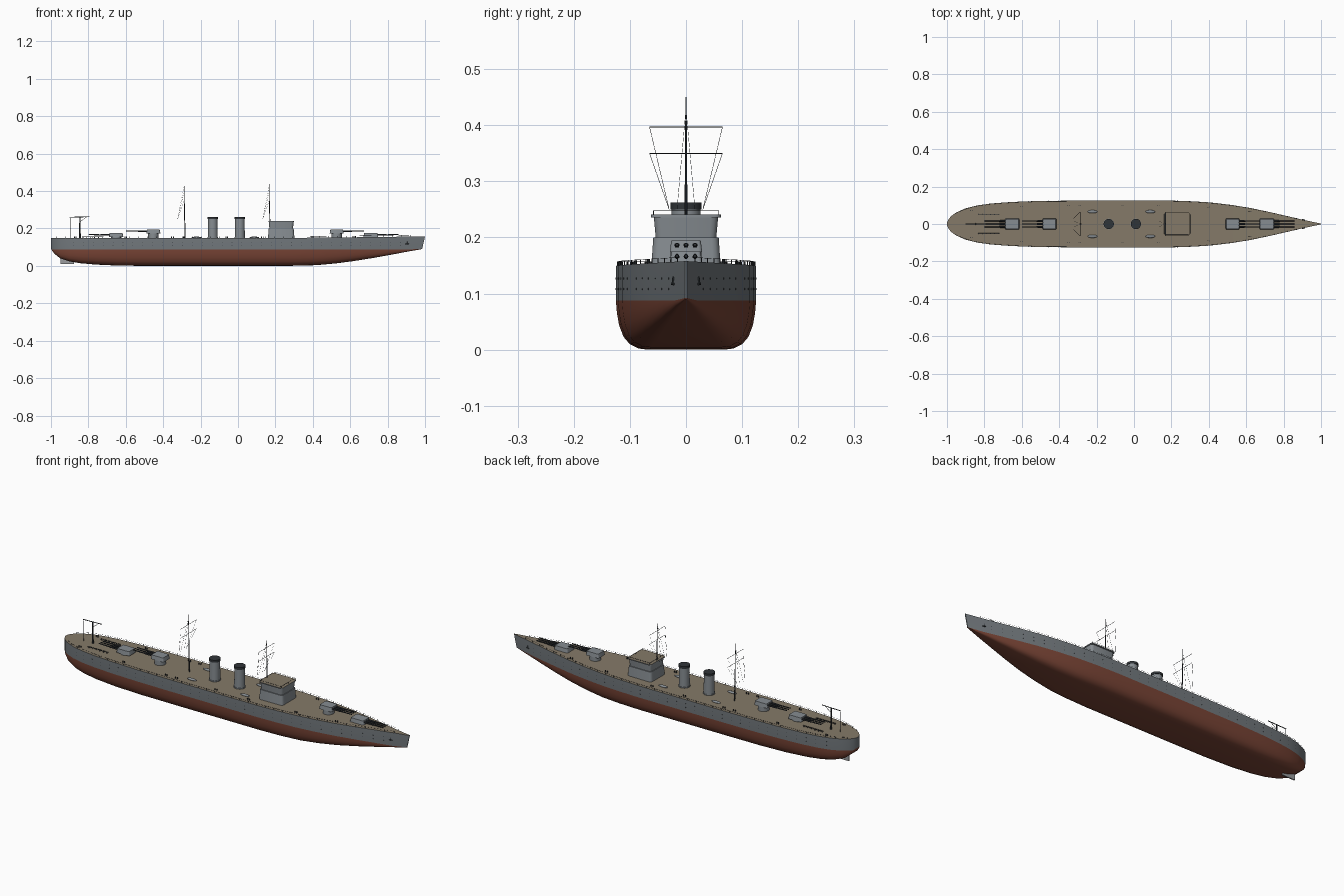
import bpy, bmesh, math
from mathutils import Vector, Matrix

if "Cube" in bpy.data.objects:
    bpy.data.objects.remove(bpy.data.objects["Cube"])

def mat(name, r, g, b):
    m = bpy.data.materials.new(name)
    m.diffuse_color = (r, g, b, 1)
    m.use_nodes = True
    m.node_tree.nodes["Principled BSDF"].inputs["Base Color"].default_value = m.diffuse_color
    return m

HULL = mat("hull_grey", .17, .19, .205)
RED = mat("antifouling_red", .19, .058, .036)
DECK = mat("deck_tan", .235, .195, .14)
GREY = mat("upper_grey", .24, .265, .285)
DARK = mat("dark_steel", .03, .035, .04)
PALE = mat("rudder_grey", .32, .33, .34)

def finish(name, bm, *mats, smooth=True):
    bmesh.ops.recalc_face_normals(bm, faces=bm.faces)
    me = bpy.data.meshes.new(name)
    bm.to_mesh(me)
    bm.free()
    for m in mats:
        me.materials.append(m)
    ob = bpy.data.objects.new(name, me)
    bpy.context.collection.objects.link(ob)
    if smooth:
        bpy.ops.object.select_all(action='DESELECT')
        ob.select_set(True)
        bpy.context.view_layer.objects.active = ob
        bpy.ops.object.shade_smooth_by_angle(angle=math.radians(32))
    return ob

def rod(bm, p, q, r, r2=None, seg=8, mi=0):
    p, q = Vector(p), Vector(q)
    d = q - p
    rot = Vector((0, 0, 1)).rotation_difference(d).to_matrix().to_4x4()
    res = bmesh.ops.create_cone(bm, cap_ends=True, segments=seg, radius1=r,
                                radius2=r if r2 is None else r2, depth=d.length,
                                matrix=Matrix.Translation((p + q) / 2) @ rot)
    for f in {f for v in res['verts'] for f in v.link_faces}:
        f.material_index = mi

def block(bm, x0, x1, hy, z0, z1, top=1.0, bev=0.0, cy=0.0):
    # tapered block with rounded vertical corners
    cx, hx = (x0 + x1) / 2, (x1 - x0) / 2
    rings = []
    for z, s in ((z0, 1), (z1, top)):
        ring = []
        for sx, sy, a0 in ((1, 1, 0), (-1, 1, 90), (-1, -1, 180), (1, -1, 270)):
            for k in range(4 if bev else 1):
                a = math.radians(a0 + k * 30)
                ring.append(bm.verts.new((
                    cx + s * (sx * (hx - bev) + bev * math.cos(a)),
                    cy + s * (sy * (hy - bev) + bev * math.sin(a)), z)))
        rings.append(ring)
    n = len(rings[0])
    for i in range(n):
        j = (i + 1) % n
        bm.faces.new((rings[0][i], rings[0][j], rings[1][j], rings[1][i]))
    bm.faces.new(rings[0][::-1])
    bm.faces.new(rings[1])

# hull stations: x, half width, keel height
ST = [(-1, .008, .092), (-.992, .025, .078), (-.978, .042, .062), (-.95, .062, .04),
      (-.9, .084, .024), (-.84, .099, .014), (-.76, .11, .007), (-.65, .118, .002),
      (-.5, .1235, 0), (-.3, .125, 0), (0, .125, 0), (.2, .125, 0), (.32, .121, .001),
      (.42, .114, .004), (.52, .102, .013), (.62, .086, .026), (.72, .065, .042),
      (.82, .042, .06), (.91, .021, .077), (.985, .002, .09)]
WL = .0875

def top_z(x):
    return .149 + .009 * max(0, (x - .1) / .9) ** 1.5

def half(x):
    for a, b in zip(ST, ST[1:]):
        if a[0] <= x <= b[0]:
            return a[1] + (b[1] - a[1]) * (x - a[0]) / (b[0] - a[0])
    return 0

bm = bmesh.new()
rows = []
for x, w, k in ST:
    t = top_z(x)
    wl = max(WL, k + .002)
    d = wl - k
    side = [(1, t), (1, wl), (.985, k + .75 * d), (.955, k + .5 * d), (.89, k + .26 * d),
            (.8, k + .11 * d), (.68, k + .025 * d), (.54, k)]
    pts = [(f * w, z) for f, z in side] + [(-f * w, z) for f, z in side[::-1]]
    rake = .015 if x > .98 else 0
    rows.append([bm.verts.new((x + rake * (z - wl) / (t - wl) if z > wl else x, y, z))
                 for y, z in pts])
n = len(rows[0])
for a, b in zip(rows, rows[1:]):
    for i in range(n):
        j = (i + 1) % n
        f = bm.faces.new((a[i], a[j], b[j], b[i]))
        f.material_index = 2 if i == n - 1 else 0 if i in (0, n - 2) else 1
for r in (rows[0], rows[-1]):
    for i in range(n // 2 - 1):
        f = bm.faces.new((r[i], r[i + 1], r[n - 2 - i], r[n - 1 - i]))
        f.material_index = 0 if i == 0 else 1
finish("hull", bm, HULL, RED, DECK)

# rudder
bm = bmesh.new()
block(bm, -.95, -.878, .003, .01, .05)
finish("rudder", bm, PALE)

# turrets: x0, x1, direction, raised
for name, x0, x1, s, lift in (("bow_turret", .67, .75, 1, 0), ("raised_bow_turret", .49, .565, 1, .02),
                              ("raised_stern_turret", -.49, -.415, -1, .02),
                              ("stern_turret", -.69, -.613, -1, 0)):
    cx = (x0 + x1) / 2
    base = top_z(cx)
    bm = bmesh.new()
    rod(bm, (cx, 0, base - .003), (cx, 0, .156 + lift), .028, seg=24)
    block(bm, x0, x1, .029, .154 + lift, .175 + lift, .9, .006)
    finish(name, bm, GREY)
    bm = bmesh.new()
    f = x1 if s > 0 else x0
    for y in (-.016, 0, .016):
        rod(bm, (f - s * .01, y, .166 + lift), (f + s * .045, y, .166 + lift), .0045, .0038, 10)
        rod(bm, (f + s * .04, y, .166 + lift), (f + s * .108, y, .167 + lift), .0033, .0026, 10)
    finish(name + "_guns", bm, DARK)

# bridge: two houses with overhanging tan roof
bm = bmesh.new()
block(bm, .16, .302, .062, .145, .2, .94, .014)
block(bm, .168, .294, .054, .2, .236, 1.06, .012)
finish("bridge_house", bm, GREY)
bm = bmesh.new()
block(bm, .162, .3, .0625, .236, .241, 1, .012)
for f in bm.faces:
    f.normal_update()
    f.material_index = 1 if f.normal.z > .5 else 0
finish("bridge_roof", bm, GREY, DECK)
bm = bmesh.new()
for x in (.17, .292):
    rod(bm, (x, -.058, .248), (x, .058, .248), .0006, seg=5)
    for y in (-.058, 0, .058):
        rod(bm, (x, y, .24), (x, y, .248), .0006, seg=5)
for y in (-.058, .058):
    rod(bm, (.17, y, .248), (.292, y, .248), .0006, seg=5)
finish("bridge_railing", bm, DARK)

# funnels
for name, x in (("fore_funnel", .01), ("aft_funnel", -.135)):
    bm = bmesh.new()
    rod(bm, (x, 0, .145), (x, 0, .25), .0265, .0255, 32)
    rod(bm, (x, 0, .25), (x, 0, .262), .0275, .0275, 32, 1)
    rod(bm, (x, 0, .147), (x, 0, .154), .0285, .0285, 32)
    finish(name, bm, GREY, DARK)

# masts with yards and rigging
for name, x, h in (("fore_mast", .172, .44), ("aft_mast", -.283, .45)):
    bm = bmesh.new()
    rod(bm, (x, 0, .147), (x - .003, 0, .3), .003, .0022)
    rod(bm, (x - .003, 0, .3), (x - .006, 0, h), .0022, .001)
    for z in (.35, .397):
        rod(bm, (x - .005, -.065, z), (x - .005, .065, z), .0009, seg=5)
    for s in (-1, 1):
        rod(bm, (x - .005, s * .065, .397), (x - .04, s * .03, .25), .0004, seg=4)
        rod(bm, (x - .005, s * .065, .35), (x - .04, s * .03, .25), .0004, seg=4)
        rod(bm, (x - .005, 0, .43), (x - .04, s * .016, .25), .0004, seg=4)
    finish(name, bm, DARK)

# stern crane and flagstaff
bm = bmesh.new()
rod(bm, (-.845, 0, .147), (-.845, 0, .26), .0045, .0035)
rod(bm, (-.9, 0, .26), (-.793, 0, .263), .002)
rod(bm, (-.845, 0, .235), (-.81, 0, .262), .001, seg=5)
finish("stern_crane", bm, DARK)
bm = bmesh.new()
rod(bm, (-.897, 0, .147), (-.897, 0, .255), .0014)
finish("flagstaff", bm, DARK)

# catapult rails
bm = bmesh.new()
for s in (-1, 1):
    for dy in (-.003, .003):
        rod(bm, (-.835, s * .053 + dy, .155), (-.72, s * .053 + dy, .155), .001, seg=5)
    for i in range(6):
        x = -.83 + i * .021
        rod(bm, (x, s * .053, .147), (x, s * .053, .155), .002, seg=6)
finish("catapult_rails", bm, DARK)

# ship's boats
bm = bmesh.new()
for x in (-.222, .087):
    for y in (-.066, .066):
        m = Matrix.Translation((x, y, .151)) @ Matrix.Diagonal((.026, .0085, .006, 1))
        bmesh.ops.create_uvsphere(bm, u_segments=16, v_segments=8, radius=1, matrix=m)
finish("ships_boats", bm, GREY)

# deck railing posts and wires
bm = bmesh.new()
xs = [-.97 + i * .0485 for i in range(40)]
for s in (-1, 1):
    ps = [Vector((x, s * (half(x) - .0025), top_z(x))) for x in xs]
    for p in ps:
        rod(bm, p - Vector((0, 0, .002)), p + Vector((0, 0, .008)), .001, seg=5)
    for p, q in zip(ps, ps[1:]):
        rod(bm, p + Vector((0, 0, .0075)), q + Vector((0, 0, .0075)), .0004, seg=4)
finish("deck_railing", bm, DARK)

# bollards and vents on deck
bm = bmesh.new()
for x in (-.87, -.6, -.35, -.29, -.06, .13, .4, .62):
    for s in (-1, 1):
        y = s * half(x) * .78
        for dx in (-.005, .005):
            rod(bm, (x + dx, y, .147), (x + dx, y, top_z(x) + .008), .0025)
finish("bollards", bm, DARK)

# portholes and anchors on the sides
bm = bmesh.new()
for s in (-1, 1):
    for i in range(34):
        x = -.88 + i * .053
        for z in (.108, .127):
            y = half(x)
            rod(bm, (x, s * (y - .002), z), (x, s * (y + .0005), z), .0018, seg=8)
finish("portholes", bm, DARK)
bm = bmesh.new()
for s in (-1, 1):
    y = half(.905)
    rod(bm, (.905, s * y, .13), (.905, s * (y + .002), .115), .002, seg=6)
    rod(bm, (.897, s * (y + .003), .117), (.913, s * (y - .0005), .117), .002, seg=6)
finish("anchors", bm, DARK)
